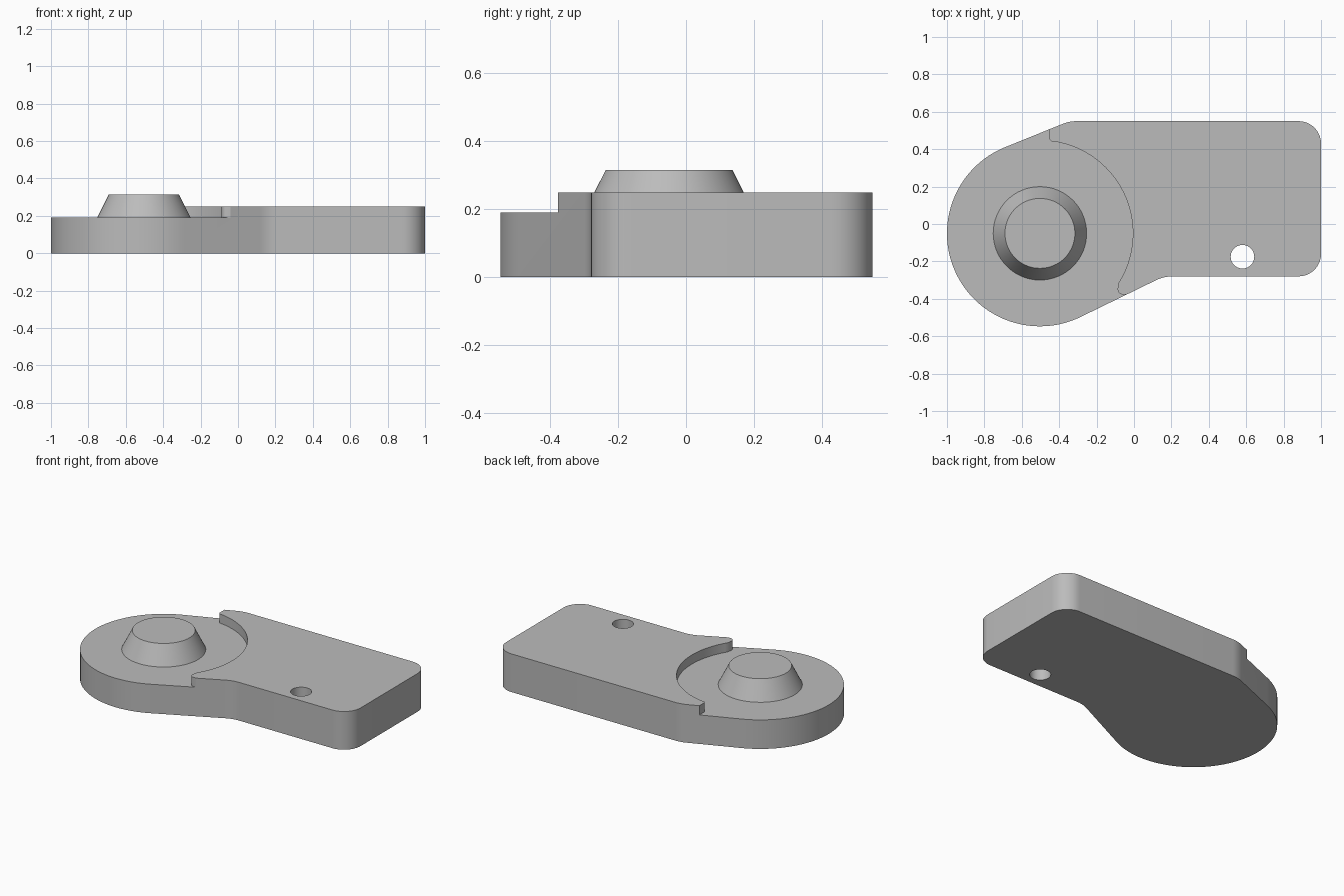
import bpy, bmesh, math
from mathutils import Vector

if "Cube" in bpy.data.objects:
    bpy.data.objects.remove(bpy.data.objects["Cube"], do_unlink=True)

PIVOT = Vector((-0.503, -0.05))
DISC_R = 0.497
LOW, HIGH, BOSS_TOP = 0.19, 0.25, 0.315

grey = bpy.data.materials.new("plain grey")
grey.use_nodes = True
colour = (0.5, 0.5, 0.5, 1)
grey.diffuse_color = colour
grey.node_tree.nodes["Principled BSDF"].inputs["Base Color"].default_value = colour


def arc(centre, radius, start, end, steps):
    """Points along an arc, angles in degrees."""
    angles = [math.radians(start + (end - start) * i / steps) for i in range(steps + 1)]
    return [Vector((centre[0] + radius * math.cos(a), centre[1] + radius * math.sin(a)))
            for a in angles]


def fillet(before, corner, after, radius, steps=10):
    """Round one corner of an outline."""
    p = Vector(corner)
    u, v = (Vector(before) - p).normalized(), (Vector(after) - p).normalized()
    half = u.angle(v) / 2
    centre = p + (u + v).normalized() * radius / math.sin(half)
    a, b = [p + d * radius / math.tan(half) - centre for d in (u, v)]
    sweep = a.angle_signed(b)
    start = math.atan2(a.y, a.x)
    return arc(centre, radius, math.degrees(start), math.degrees(start - sweep), steps)


def finish(bm, name):
    bmesh.ops.recalc_face_normals(bm, faces=bm.faces)
    mesh = bpy.data.meshes.new(name)
    bm.to_mesh(mesh)
    bm.free()
    mesh.materials.append(grey)
    obj = bpy.data.objects.new(name, mesh)
    bpy.context.collection.objects.link(obj)
    return obj


def prism(name, outline, z0, z1):
    bm = bmesh.new()
    face = bm.faces.new([bm.verts.new((p[0], p[1], z0)) for p in outline])
    top = bmesh.ops.extrude_face_region(bm, geom=[face])["geom"]
    bmesh.ops.translate(bm, vec=(0, 0, z1 - z0),
                        verts=[g for g in top if isinstance(g, bmesh.types.BMVert)])
    return finish(bm, name)


def cone(name, centre, r0, r1, z0, z1, sides=64):
    """Upright cone or cylinder with a corner on the x axis."""
    bm = bmesh.new()
    bmesh.ops.create_cone(bm, cap_ends=True, segments=sides, radius1=r0, radius2=r1,
                          depth=z1 - z0)
    for v in bm.verts:
        x, y, z = v.co
        v.co = (centre[0] + y, centre[1] + x, z + (z0 + z1) / 2)
    return finish(bm, name)


def combine(target, tool, operation):
    mod = target.modifiers.new(tool.name, 'BOOLEAN')
    mod.operation, mod.solver, mod.object = operation, 'EXACT', tool
    bpy.context.view_layer.objects.active = target
    bpy.ops.object.modifier_apply(modifier=mod.name)
    bpy.data.objects.remove(tool, do_unlink=True)


# Plate outline: rounded rectangle running tangentially into a disc
disc = arc(PIVOT, DISC_R, 112, 296, 80)
corners = [(disc[-1], 0), ((0.16, -0.28), 0.2), ((1, -0.28), 0.12),
           ((1, 0.55), 0.12), ((-0.345, 0.55), 0.2), (disc[0], 0)]
outline = list(disc)
for (a, _), (b, r), (c, _) in zip(corners, corners[1:], corners[2:]):
    outline += fillet(a, b, c, r)
plate = prism("bracket_plate", outline, 0, HIGH)

# Lowered step around the disc, ending in small rounded hooks
rim = arc(PIVOT, DISC_R, -32, 80, 60)
low_hook, high_hook = (-0.093, -0.377), (-0.452, 0.443)
recess = (fillet((-0.03, -0.377), low_hook, rim[0], 0.028, 6) + rim
          + fillet(rim[-1], high_hook, (-0.452, 0.7), 0.018, 6)
          + [(-0.452, 0.8), (-1.3, 0.8), (-1.3, -0.8), (-0.04, -0.8), (-0.04, -0.377)])
combine(plate, prism("recess_cutter", recess, LOW, 0.5), 'DIFFERENCE')

# Tapered boss, sunk into the plate
combine(plate, cone("boss", PIVOT, 0.30, 0.187, LOW - 0.1, BOSS_TOP), 'UNION')

# Bore through the boss and hexagonal nut pocket underneath
combine(plate, cone("bore_cutter", PIVOT, 0.095, 0.095, 0.1, 0.5), 'DIFFERENCE')
combine(plate, cone("pocket_cutter", PIVOT, 0.177, 0.177, -0.2, 0.17, 6), 'DIFFERENCE')

# Four screw holes
for x in (0.165, 0.58):
    for y in (-0.175, 0.452):
        combine(plate, cone("hole_cutter", (x, y), 0.063, 0.063, -0.2, 0.5, 40), 'DIFFERENCE')

bpy.ops.object.select_all(action='DESELECT')
plate.select_set(True)
bpy.context.view_layer.objects.active = plate
bpy.ops.object.shade_smooth_by_angle(angle=math.radians(25))
